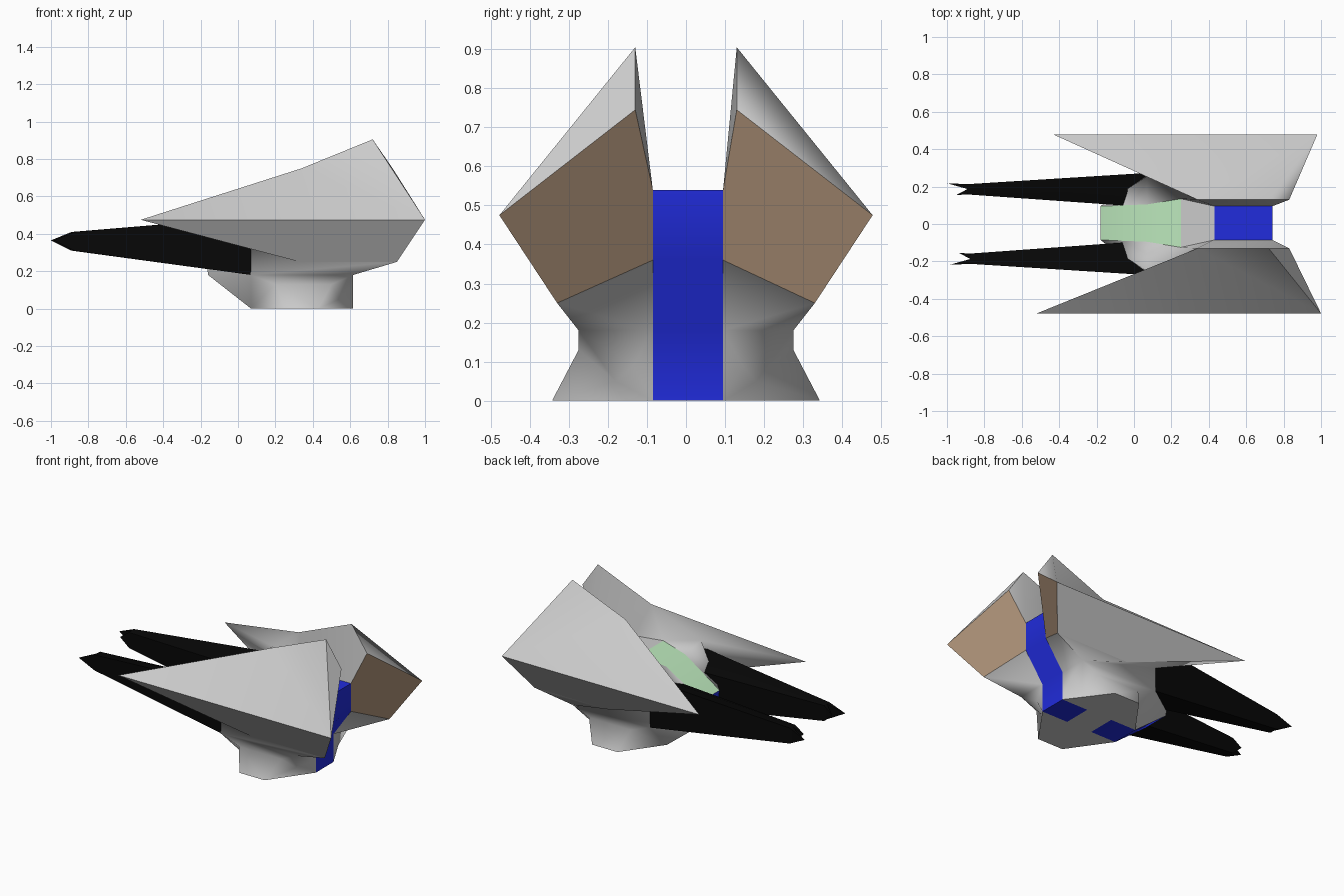
import bpy, bmesh, math

if "Cube" in bpy.data.objects:
    bpy.data.objects.remove(bpy.data.objects["Cube"])

def material(name, rgb):
    m = bpy.data.materials.new(name)
    m.diffuse_color = (*rgb, 1)
    m.use_nodes = True
    m.node_tree.nodes["Principled BSDF"].inputs["Base Color"].default_value = m.diffuse_color
    return m

GREY = material("body grey", (0.6, 0.6, 0.6))
SHELL = material("shell grey", (0.6, 0.6, 0.6))
BLUE = material("blue", (0.015, 0.025, 0.72))
GREEN = material("green", (0.5, 0.8, 0.5))
BROWN = material("brown", (0.38, 0.26, 0.17))
BLACK = material("black", (0.002, 0.002, 0.002))

def build(name, faces, angle):
    """faces: list of (points, material); shared corners get welded."""
    mats = []
    bm = bmesh.new()
    for pts, mat in faces:
        if mat not in mats:
            mats.append(mat)
        f = bm.faces.new([bm.verts.new(p) for p in pts])
        f.material_index = mats.index(mat)
        f.smooth = True
    bmesh.ops.remove_doubles(bm, verts=bm.verts, dist=1e-5)
    bmesh.ops.recalc_face_normals(bm, faces=bm.faces)
    # sharp where two materials meet or the bend is strong
    for e in bm.edges:
        e.smooth = (len({f.material_index for f in e.link_faces}) == 1
                    and e.calc_face_angle(0) < math.radians(angle))
    me = bpy.data.meshes.new(name)
    bm.to_mesh(me)
    bm.free()
    for m in mats:
        me.materials.append(m)
    ob = bpy.data.objects.new(name, me)
    bpy.context.collection.objects.link(ob)
    return ob

# Named corners of one half of the hull
P = {
    # wing: outer ridge, upper edge, lower edge
    "P0": (-.52, .478, .475), "P1": (1.0, .478, .475),
    "U0": (.34, .13, .75), "U1": (.72, .13, .905), "U2": (.83, .13, .745),
    "L0": (.33, .33, .25), "L1": (.85, .33, .25),
    # central strip around the body
    "S": (.615, .09, 0), "E1": (.43, .09, 0), "E0": (.25, .09, 0), "F": (.07, .09, 0),
    "N0": (-.16, .09, .18), "N1": (-.18, .09, .35), "G": (.07, .10, .51),
    "C": (.25, .13, .54), "I0": (.43, .09, .54), "I1": (.74, .09, .54),
    "B1": (.74, .09, .36), "Q": (.615, .09, .18),
    # body side and flared foot
    "T": (.07, .255, .54), "H": (.07, .275, .33), "M0": (.07, .275, .18), "M1": (.615, .275, .18),
    "W0": (.2, .275, .13), "W1": (.5, .275, .13), "K0": (.25, .343, 0), "K1": (.43, .343, 0),
    "R": (.615, .14, .09), "N": (.54, .18, .05),
}

def corner(k, side):
    x, y, z = P[k]
    if side > 0:                      # the far wing is slightly shorter
        x = {"P0": -.43, "P1": .98}.get(k, x)
    return (x, y * side + (.005 if y < .15 and z < .7 else 0), z)

shell = ["P0 P1 U0", "P1 U1 U0", "P1 U2 U1", "P0 L0 L1 P1"]
body = ["U0 U1 I1 I0", "U1 U2 I1", "P0 U0 T", "T U0 C", "U0 I0 C",
        "P0 T H", "P0 H L0", "L0 H M0 M1 L1", "L1 M1 Q B1",
        "N0 N1 T H M0", "N1 G T", "G C T", "F N0 M0", "M0 W0 F", "W0 K0 F",
        "M0 M1 W1 W0", "W0 W1 K1 K0", "M1 W1 N", "W1 K1 N", "R N M1",
        "S N R", "S K1 N", "Q S R M1", "S K1 E1", "E1 K1 K0 E0", "E0 K0 F"]
panel = ["P1 L1 B1 I1 U2"]            # brown engine panel behind each wing

faces = []
for side in (-1, 1):
    for group, mat in ((shell, SHELL), (body, GREY), (panel, BROWN)):
        for f in group:
            faces.append(([corner(k, side) for k in f.split()], mat))

# Strip down the middle: blue belly and spine, green canopy
ring = "S E1 E0 F N0 N1 G C I0 I1 B1 Q".split()
colours = [BLUE, GREY, BLUE, BLUE, BLUE, GREEN, GREEN, GREY, BLUE, BLUE, BLUE, BLUE]
for i, mat in enumerate(colours):
    a, b = ring[i], ring[(i + 1) % len(ring)]
    faces.append(([corner(a, -1), corner(b, -1), corner(b, 1), corner(a, 1)], mat))
build("hull", faces, 80)

# Black forked prongs at the front, their top sloping down toward the nose
for side, name, dx in ((-1, "left_prong", .015), (1, "right_prong", 0)):
    def section(x, ys, z0, tops):
        return ([(x, y * side, z) for y, z in zip(ys, tops)]
                + [(x, y * side, z0) for y in ys[::-1]])
    base = section(.07, (.273, .18, .09), .18, (.49, .465, .43))
    neck = section(-.89 + dx, (.213, .187, .158), .31, (.41, .41, .41))
    tips = [(-1 + dx, .218 * side, .365), (-.95 + dx, .155 * side, .365)]
    pf = [base]
    for i in range(6):
        j = (i + 1) % 6
        pf.append([base[i], base[j], neck[j], neck[i]])
    for tip, idx in zip(tips, ((0, 1, 4, 5), (1, 2, 3, 4))):
        for a, b in zip(idx, idx[1:] + idx[:1]):
            pf.append([neck[a], neck[b], tip])
    build(name, [(f, BLACK) for f in pf], 30)
